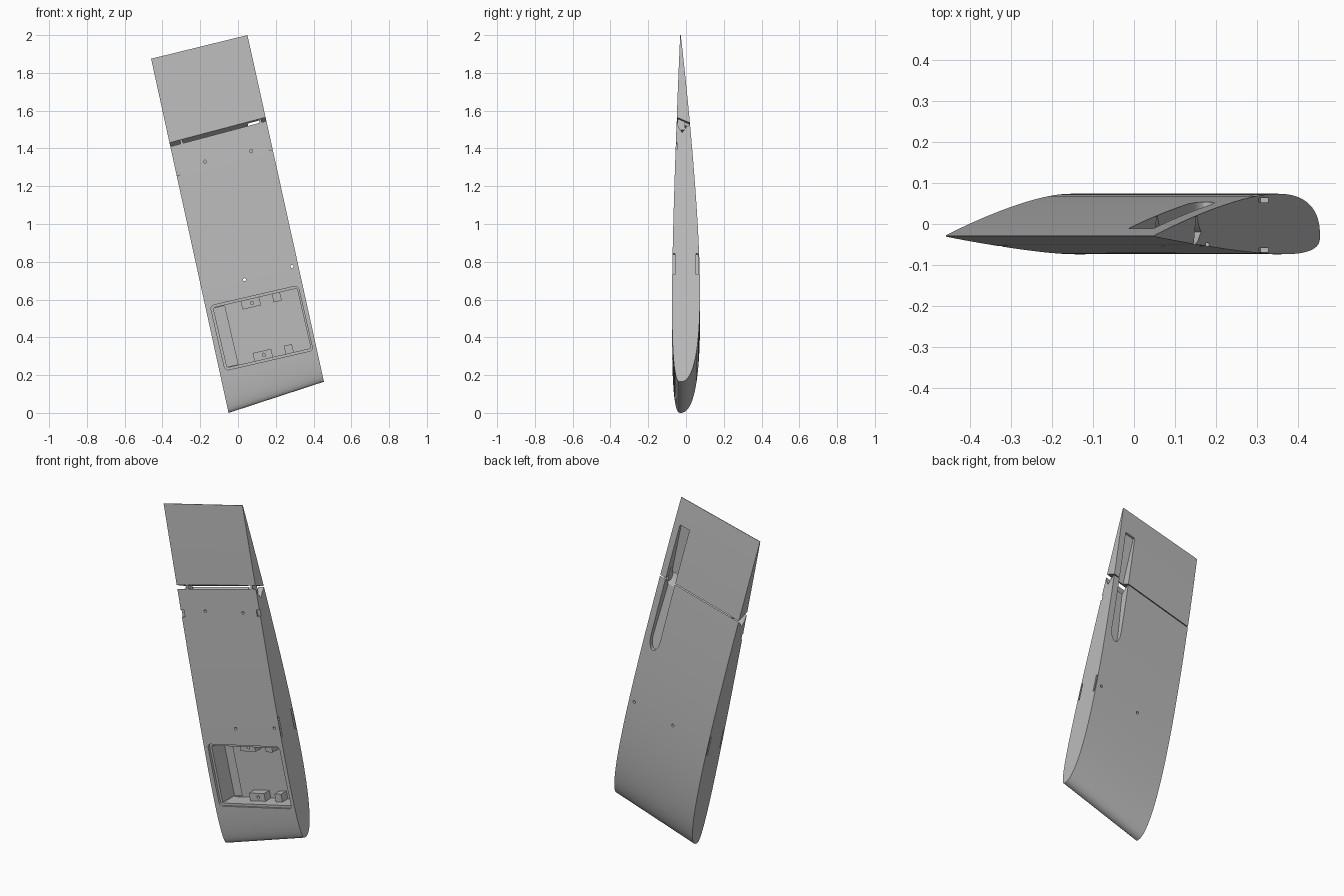
import bpy, bmesh, math
from mathutils import Vector, Matrix

cube = bpy.data.objects.get("Cube")
if cube:
    bpy.data.objects.remove(cube)

grey = bpy.data.materials.new("light grey plastic")
grey.use_nodes = True
COLOUR = (0.5, 0.5, 0.5, 1)
grey.diffuse_color = COLOUR
grey.node_tree.nodes["Principled BSDF"].inputs["Base Color"].default_value = COLOUR

# Wing frame: s runs along the span, t along the chord
LE = Vector((-0.05, 0, 0)), Vector((0.455, 0, 0.165))
TE = Vector((-0.46, 0, 1.875)), Vector((0.05, 0, 2.0))


def at(s, t, y):
    p = LE[0].lerp(LE[1], s).lerp(TE[0].lerp(TE[1], s), t)
    p.y = y
    return p


def foil(t):
    return 10 * (0.2969 * math.sqrt(t) - 0.126 * t - 0.3516 * t**2 + 0.2843 * t**3 - 0.1015 * t**4)


def back(t):
    return -0.03 + 0.104 * foil(t**0.88)


def front(t):
    return -0.03 - 0.044 * foil(t**0.8)


def finish(name, bm):
    bmesh.ops.recalc_face_normals(bm, faces=bm.faces)
    mesh = bpy.data.meshes.new(name)
    bm.to_mesh(mesh)
    bm.free()
    ob = bpy.data.objects.new(name, mesh)
    bpy.context.collection.objects.link(ob)
    mesh.materials.append(grey)
    return ob


def solid(name, ring_a, ring_b):
    bm = bmesh.new()
    a = [bm.verts.new(p) for p in ring_a]
    b = [bm.verts.new(p) for p in ring_b]
    bm.faces.new(a)
    bm.faces.new(b[::-1])
    for i in range(len(a)):
        j = (i + 1) % len(a)
        bm.faces.new((a[i], b[i], b[j], a[j]))
    return finish(name, bm)


def prism(name, section, s0=0, s1=1):
    return solid(name, [at(s0, *p) for p in section], [at(s1, *p) for p in section])


# Battery bay frame, tilted with the wing
TILT = Matrix.Translation((0.125, 0, 0.449)) @ Matrix.Rotation(math.radians(-13), 4, 'Y')


def box(name, u, v, w, h, y0, y1, radius=0):
    pts = []
    for k, (i, j) in enumerate(((1, 1), (-1, 1), (-1, -1), (1, -1))):
        for n in range(5 if radius else 1):
            a = math.radians(90 * k + 22.5 * n)
            pts.append((u + i * (w / 2 - radius) + radius * math.cos(a),
                        v + j * (h / 2 - radius) + radius * math.sin(a)))
    return solid(name, [TILT @ Vector((x, y0, z)) for x, z in pts],
                 [TILT @ Vector((x, y1, z)) for x, z in pts])


def rod(name, centre, radius, y0, y1):
    ring = [(centre[0] + radius * math.cos(k * math.pi / 6),
             centre[1] + radius * math.sin(k * math.pi / 6)) for k in range(12)]
    return solid(name, [(x, y0, z) for x, z in ring], [(x, y1, z) for x, z in ring])


def cut(ob, cutter):
    mod = ob.modifiers.new("cut", 'BOOLEAN')
    mod.operation, mod.solver, mod.object = 'DIFFERENCE', 'EXACT', cutter
    bpy.context.view_layer.objects.active = ob
    bpy.ops.object.modifier_apply(modifier=mod.name)
    bpy.data.objects.remove(cutter)


# Main wing panel with a notched rear face
N = 36
FRONT_END, BACK_END = 0.752, 0.744


def rows(end):
    return [end * (k / N) ** 2 for k in range(N + 1)]


section = [(t, front(t)) for t in reversed(rows(FRONT_END))]
section += [(t, back(t)) for t in rows(BACK_END)[1:]]
section += [(0.735, 0.0), (0.719, -0.02), (0.738, -0.042)]
wing = prism("wing_panel", section)

# Control flap
F0, B0 = 0.763, 0.747
flap_rows = [k / 14 for k in range(15)]
section = [(F0 + (1 - F0) * k, front(F0 + (1 - F0) * k)) for k in flap_rows]
section += [(B0 + (1 - B0) * k, back(B0 + (1 - B0) * k)) for k in reversed(flap_rows)]
flap = prism("control_flap", section)

# Hatch rim and battery bay
cut(wing, box("rim_cutter", 0, 0, 0.477, 0.352, -0.2, -0.058, 0.02))
cut(wing, box("bay_cutter", 0.005, 0, 0.45, 0.325, -0.2, 0.04, 0.006))
cut(wing, box("side_cutter", -0.195, 0, 0.06, 0.318, -0.2, 0.05))

# Screw holes, the lower pair passing right through
for x, z, y1 in ((-0.175, 1.33, -0.03), (0.07, 1.385, -0.03), (0.035, 0.705, 0.2), (0.285, 0.775, 0.2)):
    cut(wing, rod("screw_cutter", (x, z), 0.008, -0.2, y1))

# Slots in both end faces
for s0, s1 in ((-0.02, 0.04), (0.96, 1.02)):
    for t0, t1, y0, y1 in ((0.31, 0.37, 0.053, 0.064), (0.31, 0.37, -0.069, -0.059),
                           (0.67, 0.69, -0.056, -0.047)):
        cut(wing, prism("slot_cutter", [(t0, y0), (t1, y0), (t1, y1), (t0, y1)], s0, s1))

# Round-ended linkage groove on the back of the wing
plan = [(0.93, 0.78), (0.81, 0.78)]
for k in range(13):
    a = math.pi * k / 12
    plan.append((0.87 - 0.06 * math.cos(a), 0.56 - 0.04 * math.sin(a)))
cut(wing, solid("groove_cutter", [at(s, t, 0.035 - 0.27 * (t - 0.52)) for s, t in plan],
                [at(s, t, 0.2) for s, t in plan]))

# Square linkage slot on the back of the flap
cut(flap, prism("flap_slot_cutter", [(0.73, -0.032), (0.92, -0.024), (0.92, 0.2), (0.73, 0.2)], 0.81, 0.93))

# Mounting lugs inside the bay
for side, v in (("lower", -0.141), ("upper", 0.141)):
    lug = box(side + "_screw_lug", -0.026, v, 0.1, 0.045, -0.01, 0.042)
    hole = TILT @ Vector((-0.02, 0, v))
    cut(lug, rod("lug_cutter", (hole.x, hole.z), 0.009, -0.1, 0.03))
    box(side + "_stop_lug", 0.115, v, 0.044, 0.045, -0.01, 0.042)

# Hinge bridges across the gap
for n, s in enumerate((0.12, 0.94)):
    prism("hinge_%d" % (n + 1), [(0.73, -0.045), (0.775, -0.043), (0.775, -0.005), (0.73, -0.005)],
          s - 0.012, s + 0.012)

# Smooth skin with sharp edges
bpy.ops.object.select_all(action='DESELECT')
for ob in (wing, flap):
    ob.select_set(True)
    bpy.context.view_layer.objects.active = ob
bpy.ops.object.shade_smooth_by_angle(angle=math.radians(25))
